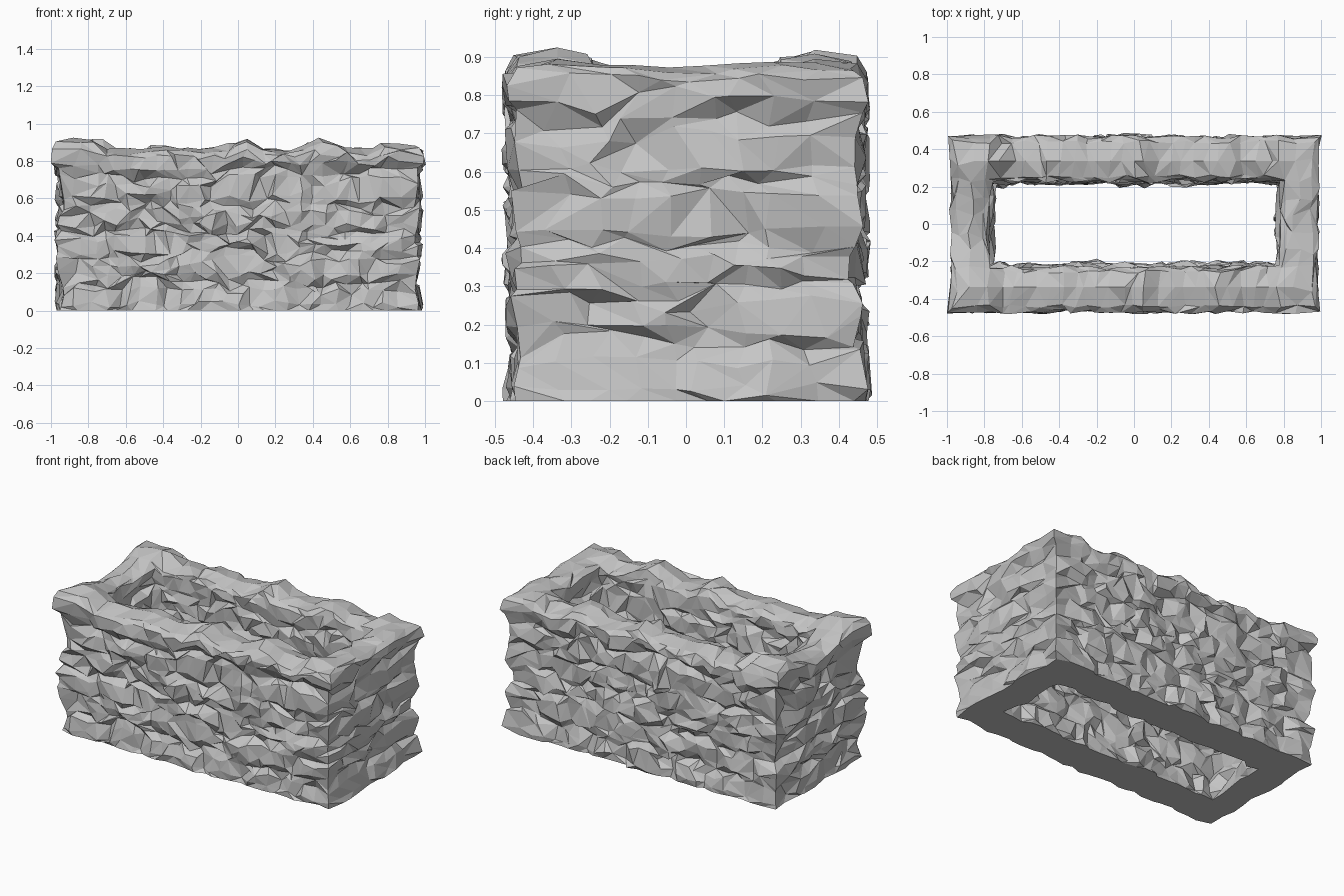
import bpy, bmesh, math, random
from mathutils import Vector

random.seed(7)

if "Cube" in bpy.data.objects:
    bpy.data.objects.remove(bpy.data.objects["Cube"])

stone = bpy.data.materials.new("grey stone")
stone.use_nodes = True
colour = (0.56, 0.56, 0.56, 1)
stone.diffuse_color = colour
stone.node_tree.nodes["Principled BSDF"].inputs["Base Color"].default_value = colour


def spaced(a, b, n):
    return [a + (b - a) * i / n for i in range(n)]


rolls = {}


def chance(*key):
    """Value from -1 to 1, kept the same for each stone or corner."""
    if key not in rolls:
        rolls[key] = random.uniform(-1, 1)
    return rolls[key]


# Lattice lines: solid wall bands at both ends of x and y
xs = spaced(-0.955, -0.77, 2) + spaced(-0.77, 0.78, 24) + spaced(0.78, 0.96, 2) + [0.96]
ys = spaced(-0.448, -0.225, 2) + spaced(-0.225, 0.225, 5) + spaced(0.225, 0.448, 2) + [0.448]
ROWS = 3
courses = [0, 0.15, 0.30, 0.43, 0.57, 0.73]
zs = []
for a, b in zip(courses, courses[1:]):
    zs += [a, a + 0.035, b - 0.04]
zs += [0.73, 0.765, 0.82, 0.86]
NX, NY, NZ = len(xs) - 1, len(ys) - 1, len(zs) - 1


def solid(i, j, k):
    inside = 0 <= i < NX and 0 <= j < NY and 0 <= k < NZ
    return inside and (i < 2 or i >= NX - 2 or j < 2 or j >= NY - 2)


def crest(x, y):
    """Uneven top line of the wall."""
    h = 0.86
    for centre, rise, width in ((-0.4, 0.03, 0.09), (0.03, 0.055, 0.09), (0.46, 0.06, 0.10)):
        h += rise * math.exp(-((x - centre) / width) ** 2)
    corner = max(0, min(1, (abs(y) - 0.1) / 0.2))
    if x < -0.72:
        h += 0.055 * corner
    elif x > 0.75:
        h += 0.022 + 0.012 * corner
    return h


# Skin of the hollow rectangular wall
bm = bmesh.new()
grid = {}


def lattice_vert(key):
    if key not in grid:
        i, j, k = key
        grid[key] = bm.verts.new((xs[i], ys[j], zs[k]))
    return grid[key]


for i in range(NX):
    for j in range(NY):
        for k in range(NZ):
            if not solid(i, j, k):
                continue
            for axis in range(3):
                for side in (0, 1):
                    step = [0, 0, 0]
                    step[axis] = 2 * side - 1
                    if solid(i + step[0], j + step[1], k + step[2]):
                        continue
                    u, v = (axis + 1) % 3, (axis + 2) % 3
                    loop = []
                    for du, dv in ((0, 0), (1, 0), (1, 1), (0, 1)):
                        key = [i, j, k]
                        key[axis] += side
                        key[u] += du
                        key[v] += dv
                        loop.append(lattice_vert(tuple(key)))
                    bm.faces.new(loop if side else loop[::-1])
bm.normal_update()

# Raise the stones, sink the joints and roughen every corner
for (i, j, k), v in grid.items():
    course = min(k // ROWS, len(courses) - 1)
    n = Vector((v.normal.x, v.normal.y, 0))
    on_end = abs(n.x) > abs(n.y)
    outer = i in (0, NX) or j in (0, NY)
    at_corner = i in (0, NX) and j in (0, NY)
    inner = (i in (2, NX - 2) and 2 <= j <= NY - 2) or (j in (2, NY - 2) and 2 <= i <= NX - 2)
    side = (on_end, n.x > 0, n.y > 0, j > 4, i > 12)
    along = (j if on_end else i) + course * 2 + (chance(course, side) > 0)
    level_joint = k % ROWS == 0 and 0 < k < NZ - 1 and chance("open", side, k, along // 2) > -0.5
    joint = level_joint or (along % 4 == 0 and k < NZ - 2)
    push = 0.015 * chance("stone", side, course, along // 4) + 0.015 * chance("push", i, j, k)
    push += -0.018 if joint else 0.006
    if k >= NZ - 2:
        push = 0.014 * chance("cap", i, j, k) + (0.02 if outer else -0.008)
    if k < 2:
        push += 0.012
    p = v.co + n * push
    if at_corner:
        # capping and footing stones stand proud at the corners
        proud = 0.022 if k >= NZ - 2 else 0.004
        p += Vector((math.copysign(proud, n.x), math.copysign(proud * 0.3, n.y), 0))
    else:
        # shift along the wall
        slide = 0.026 * chance("slide", i, j, k)
        p += Vector((0, slide * 1.4, 0)) if on_end else Vector((slide, 0, 0))
    if k == 0:
        p.z = 0
    elif k == NZ:
        p.z = crest(p.x, p.y) + 0.012 * chance("top", i, j)
        if outer or inner:
            p.z -= 0.022
            p -= n * 0.034
    else:
        # stones of one course differ in height
        p.z += 0.02 * chance("height", i, j, k)
        if k < NZ - 1:
            p.z += 0.03 * chance("lift", side, (k + 1) // ROWS, (i + j + k // ROWS) // 3) * (k > 1)
        if k >= NZ - 2:
            p.z += (crest(p.x, p.y) - 0.86) * 0.6
    v.co = p

# Chipped facets: split each quad across a varied diagonal
for f in list(bm.faces):
    a, b, c, d = f.verts
    if random.random() > 0.5:
        bmesh.utils.face_split(f, a, c)
    else:
        bmesh.utils.face_split(f, b, d)
bmesh.ops.recalc_face_normals(bm, faces=bm.faces)

mesh = bpy.data.meshes.new("stone_wall")
bm.to_mesh(mesh)
bm.free()
mesh.materials.append(stone)
wall = bpy.data.objects.new("stone_wall", mesh)
bpy.context.collection.objects.link(wall)
